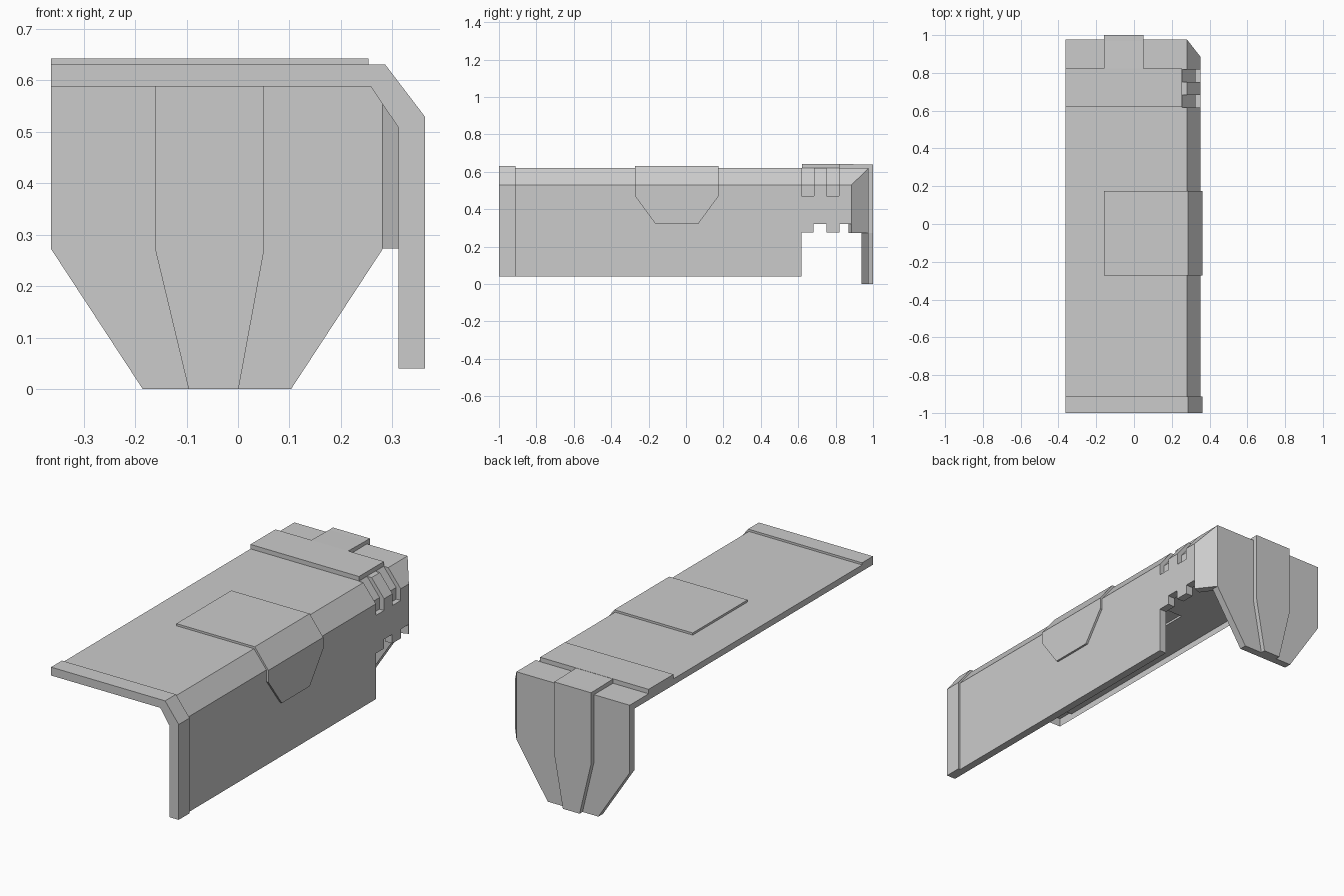
import bpy, bmesh
from mathutils import Vector

if "Cube" in bpy.data.objects:
    bpy.data.objects.remove(bpy.data.objects["Cube"])


def prism(name, pts, axis, a, b):
    """Extrude a 2D outline along an axis from a to b (outline in the other two axes, in order)."""
    place = {'x': lambda u, v, t: (t, u, v),
             'y': lambda u, v, t: (u, t, v),
             'z': lambda u, v, t: (u, v, t)}[axis]
    bm = bmesh.new()
    face = bm.faces.new([bm.verts.new(place(u, v, a)) for u, v in pts])
    ext = bmesh.ops.extrude_face_region(bm, geom=[face])['geom']
    step = Vector(place(0, 0, b - a))
    bmesh.ops.translate(bm, vec=step, verts=[g for g in ext if isinstance(g, bmesh.types.BMVert)])
    bmesh.ops.recalc_face_normals(bm, faces=bm.faces)
    mesh = bpy.data.meshes.new(name)
    bm.to_mesh(mesh)
    bm.free()
    obj = bpy.data.objects.new(name, mesh)
    bpy.context.collection.objects.link(obj)
    return obj


def rect(u0, u1, v0, v1):
    return [(u0, v0), (u1, v0), (u1, v1), (u0, v1)]


def clip(obj, point, normal):
    """Slice away the side the normal points to and cap the cut."""
    bm = bmesh.new()
    bm.from_mesh(obj.data)
    cut = bmesh.ops.bisect_plane(bm, geom=bm.verts[:] + bm.edges[:] + bm.faces[:], dist=1e-5,
                                 plane_co=point, plane_no=normal, clear_outer=True)['geom_cut']
    edges = [g for g in cut if isinstance(g, bmesh.types.BMEdge) and g.is_boundary]
    bmesh.ops.edgenet_fill(bm, edges=edges)
    bmesh.ops.recalc_face_normals(bm, faces=bm.faces)
    bm.to_mesh(obj.data)
    bm.free()


def combine(obj, other, operation):
    mod = obj.modifiers.new(other.name, 'BOOLEAN')
    mod.operation = operation
    mod.solver = 'EXACT'
    mod.object = other
    other.hide_render = True
    bpy.context.view_layer.objects.active = obj
    bpy.ops.object.modifier_apply(modifier=mod.name)
    bpy.data.objects.remove(other)


LEFT = -0.363
INNER = [(0.312, 0.04), (0.312, 0.508), (0.258, 0.588), (LEFT, 0.588)]

# main shell: top plate, sloped edge and side wall
shell = prism("cover_shell", [(LEFT, 0.62), (0.281, 0.62), (0.352, 0.53), (0.352, 0.04)] + INNER,
              'y', -0.95, 0.976)
clip(shell, (0.281, 0.976, 0), (0.091, 0.071, 0))

# cut-away with teeth under the rear of the side wall
combine(shell, prism("tooth_cutter", [
    (0.617, 0), (0.617, 0.275), (0.682, 0.275), (0.682, 0.322), (0.75, 0.322), (0.75, 0.275),
    (0.82, 0.275), (0.82, 0.322), (0.884, 0.322), (0.884, 0.275), (1.1, 0.275), (1.1, 0)],
    'x', 0.29, 0.42), 'DIFFERENCE')

# two grooves in the sloped edge
for y in (0.617, 0.752):
    combine(shell, prism("groove_cutter", [(0.255, 0.62), (0.326, 0.53), (0.326, 0.47), (0.42, 0.47),
                                           (0.42, 0.7), (0.255, 0.7)], 'y', y, y + 0.067), 'DIFFERENCE')

# thicker front rim
rim = prism("front_rim", [(LEFT, 0.631), (0.286, 0.631), (0.363, 0.53), (0.363, 0.04)] + INNER,
            'y', -1.0, -0.912)

# raised panel wrapped over the sloped edge, with tapered lower end
panel = prism("raised_panel", [(-0.16, 0.631), (0.286, 0.631), (0.363, 0.53), (0.363, 0.32),
                               (0.34, 0.32), (0.34, 0.525), (0.275, 0.61), (-0.16, 0.61)],
              'y', -0.272, 0.174)
for side in (-1, 1):
    clip(panel, (0, -0.049 + side * 0.223, 0.47), (0, side * 0.15, -0.11))

# raised band across the rear of the top
band = prism("top_band", rect(LEFT, 0.254, 0.61, 0.643), 'y', 0.62, 0.822)

# tapered end plate
plate = prism("end_plate", [(LEFT, 0.62), (LEFT, 0.272), (-0.185, 0), (0.103, 0),
                            (0.281, 0.272), (0.281, 0.62)], 'y', 0.938, 0.976)

# angled corner panel between side wall and end plate
corner = prism("corner_panel", [(0.281, 0.976), (0.352, 0.885), (0.312, 0.87), (0.262, 0.938)],
               'z', 0.273, 0.62)
clip(corner, (0.281, 0, 0.62), (0.09, 0, 0.071))

# raised centre strip on the end plate, folded over onto the top with one sunken corner
strip = prism("end_strip", [(-0.16, 0.639), (-0.16, 0.272), (-0.095, 0), (0, 0),
                            (0.05, 0.272), (0.05, 0.639)], 'y', 0.95, 1.0)
fold = prism("strip_top", [(0.815, 0.605), (0.815, 0.642), (0.97, 0.639), (0.97, 0.605)],
             'x', -0.16, 0.05)

for part in (rim, panel, band, plate, corner, strip, fold):
    combine(shell, part, 'UNION')

# open the inside: keep the outer skin and its folded-in borders only
bm = bmesh.new()
bm.from_mesh(shell.data)
inside = []
for f in bm.faces:
    n, c = f.normal, f.calc_center_median()
    top_under = n.z < -0.9 and c.z > 0.55
    side_inner = n.x < -0.9 and c.x > 0.3
    slope_inner = n.x < -0.3 and n.z < -0.3 and c.x > 0.25
    plate_inner = n.y < -0.9 and 0.9 < c.y < 0.96
    corner_inner = n.x < -0.3 and n.y < -0.3 and c.y > 0.85
    if top_under or side_inner or slope_inner or plate_inner or corner_inner:
        inside.append(f)
bmesh.ops.delete(bm, geom=inside, context='FACES')
bm.to_mesh(shell.data)
bm.free()
